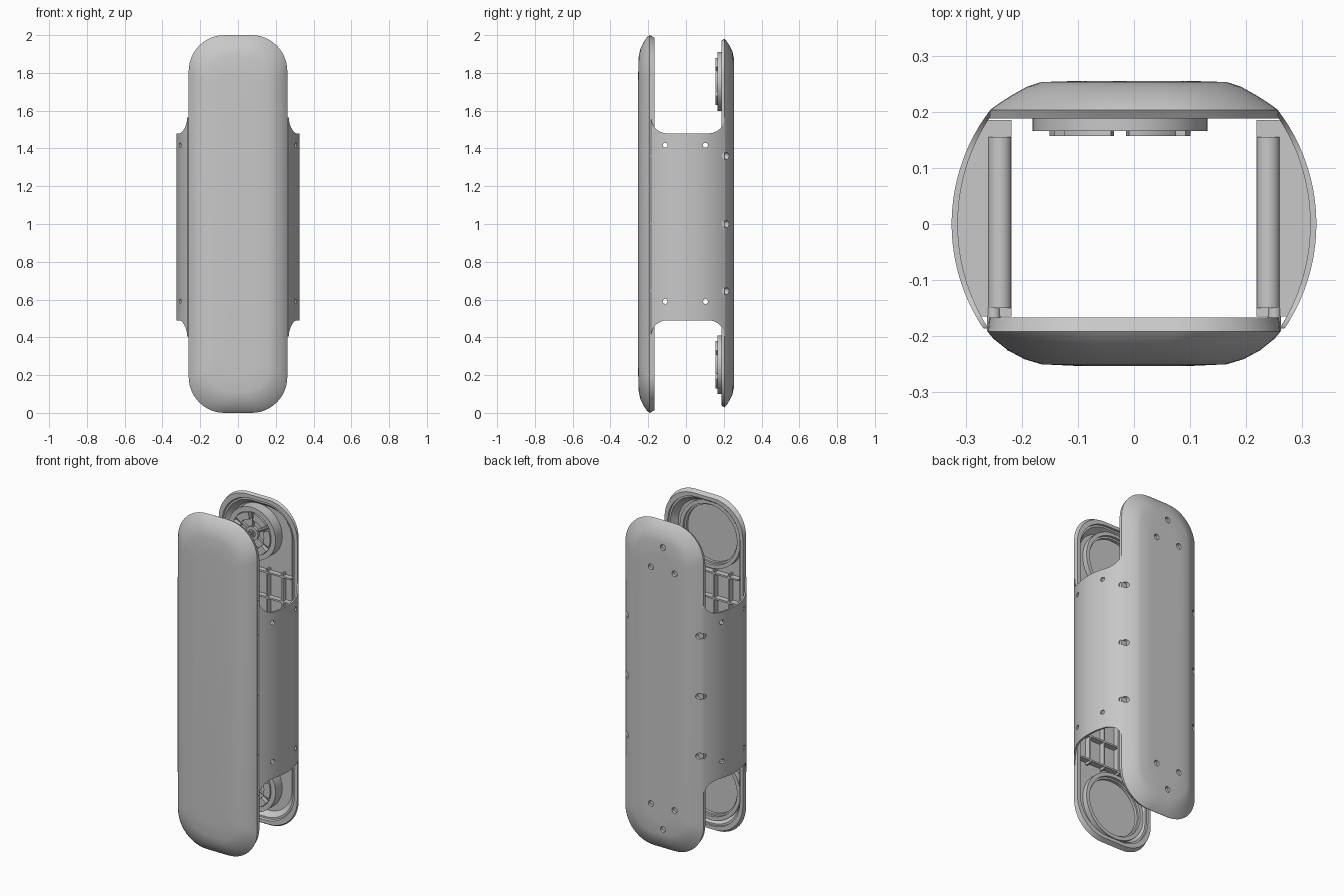
import bpy, bmesh
from math import sin, cos, pi, sqrt, radians
from mathutils import Matrix, Vector

cube = bpy.data.objects.get("Cube")
if cube:
    bpy.data.objects.remove(cube)

grey = bpy.data.materials.new("plain_grey")
grey.use_nodes = True
grey.diffuse_color = (0.58, 0.58, 0.58, 1)
grey.node_tree.nodes["Principled BSDF"].inputs["Base Color"].default_value = grey.diffuse_color

parts = []
MID = 0.985      # middle height of the side shells
DISC_X = -0.025  # sideways offset of the round fittings
DISC_Z = (1.755, 0.255)


def finish(bm, name):
    bmesh.ops.recalc_face_normals(bm, faces=bm.faces)
    mesh = bpy.data.meshes.new(name)
    bm.to_mesh(mesh)
    bm.free()
    obj = bpy.data.objects.new(name, mesh)
    bpy.context.collection.objects.link(obj)
    mesh.materials.append(grey)
    parts.append(obj)
    return obj


def add_cylinder(bm, start, end, radius, segments=24):
    a, b = Vector(start), Vector(end)
    turn = (b - a).to_track_quat('Z', 'Y').to_matrix().to_4x4()
    bmesh.ops.create_cone(bm, cap_ends=True, segments=segments, radius1=radius, radius2=radius,
                          depth=(b - a).length, matrix=Matrix.Translation((a + b) / 2) @ turn)


def add_box(bm, low, high):
    a, b = Vector(low), Vector(high)
    bmesh.ops.create_cube(bm, size=1, matrix=Matrix.Translation((a + b) / 2)
                          @ Matrix.Diagonal((*(b - a), 1)))


def add_arc(bm, cx, cz, inner, outer, y0, y1, start=0, sweep=2 * pi, steps=48):
    """Block with a rectangular section swept round the y axis."""
    closed = sweep > 6.28
    rings = []
    for i in range(steps if closed else steps + 1):
        a = start + sweep * i / steps
        rings.append([bm.verts.new((cx + r * cos(a), y, cz + r * sin(a)))
                      for r, y in ((inner, y0), (outer, y0), (outer, y1), (inner, y1))])
    pairs = list(zip(rings, rings[1:])) + ([(rings[-1], rings[0])] if closed else [])
    for p, q in pairs:
        for k in range(4):
            bm.faces.new((p[k], p[k - 1], q[k - 1], q[k]))
    if not closed:
        bm.faces.new(rings[0])
        bm.faces.new(rings[-1])


def plate(name, zc, loops):
    """Hollow cover lofted through rounded rectangles (y, half width, half height)."""
    bm = bmesh.new()
    rings = []
    for y, w, h in loops:
        r = min(0.19, w * 0.8)
        ring = []
        for sx, sz, quarter in ((1, 1, 0), (-1, 1, 1), (-1, -1, 2), (1, -1, 3)):
            for i in range(13):
                a = (quarter + i / 12) * pi / 2
                ring.append(bm.verts.new((sx * (w - r) + r * cos(a), y, zc + sz * (h - r) + r * sin(a))))
        rings.append(ring)
    for p, q in zip(rings, rings[1:]):
        for i in range(len(p)):
            bm.faces.new((p[i - 1], p[i], q[i], q[i - 1]))
    bm.faces.new(rings[0])
    bm.faces.new(rings[-1])
    return finish(bm, name)


def cut(obj, bm):
    cutter = finish(bm, "hole_cutter")
    cutter.hide_render = True
    mod = obj.modifiers.new("holes", 'BOOLEAN')
    mod.operation, mod.solver, mod.object = 'DIFFERENCE', 'EXACT', cutter
    bpy.context.view_layer.objects.active = obj
    bpy.ops.object.modifier_apply(modifier=mod.name)
    parts.remove(cutter)
    bpy.data.objects.remove(cutter)


# Front and back covers, from the outer face round the rim to the inner floor
plate("front_cover", 1.0, [
    (-0.253, 0.10, 0.80), (-0.25, 0.165, 0.89), (-0.241, 0.195, 0.93), (-0.225, 0.225, 0.962),
    (-0.205, 0.25, 0.99), (-0.192, 0.261, 1.0), (-0.167, 0.258, 0.986), (-0.167, 0.238, 0.966),
    (-0.18, 0.238, 0.966), (-0.18, 0.228, 0.956), (-0.222, 0.205, 0.93)])
back_cover = plate("back_cover", 1.005, [
    (0.255, 0.10, 0.79), (0.253, 0.165, 0.875), (0.245, 0.19, 0.91), (0.23, 0.217, 0.94),
    (0.214, 0.242, 0.965), (0.203, 0.257, 0.976), (0.188, 0.259, 0.966), (0.188, 0.238, 0.945),
    (0.198, 0.234, 0.94), (0.198, 0.225, 0.93), (0.23, 0.195, 0.905)])

# Screw holes in the back cover: three per fitting, three along each edge
EDGE_Z = (1.36, 1.0, 0.645)
bm = bmesh.new()
for cz, way in zip(DISC_Z, (1, -1)):
    for k in range(3):
        a = way * (pi / 2 + k * 2 * pi / 3)
        x, z = DISC_X + 0.09 * cos(a), cz + 0.09 * sin(a)
        add_cylinder(bm, (x, 0.238, z), (x, 0.3, z), 0.017)
for x in (-0.24, 0.24):
    for z in EDGE_Z:
        add_cylinder(bm, (x, 0.203, z), (x, 0.3, z), 0.018)
cut(back_cover, bm)


def barrel(y, inset=0):
    return (0.325 - inset) * sqrt(1 - (y / 0.33) ** 2)


for side, word in ((1, "left"), (-1, "right")):
    # Curved side shell with filleted ends
    bm = bmesh.new()
    outer, inner = [], []
    for i in range(41):
        reach = sin(-pi / 2 + pi * i / 40) * 0.196
        y = 0.01 + reach
        t = min(1, max(0, (abs(reach) - 0.11) / 0.085))
        half = 0.495 + 0.085 * (1 - sqrt(1 - t * t))
        for store, inset in ((outer, 0), (inner, 0.011)):
            x = side * barrel(y, inset)
            store.append([bm.verts.new((x, y, MID + s * half)) for s in (-1, 1)])
    for i in range(40):
        a, b, c, d = outer[i], outer[i + 1], inner[i], inner[i + 1]
        bm.faces.new((a[0], b[0], b[1], a[1]))
        bm.faces.new((c[0], d[0], d[1], c[1]))
        for k in (0, 1):
            bm.faces.new((a[k], b[k], d[k], c[k]))
    for i in (0, -1):
        bm.faces.new((outer[i][0], outer[i][1], inner[i][1], inner[i][0]))
    shell = finish(bm, word + "_side_shell")

    # Small side screw holes and edge screw notches
    bm = bmesh.new()
    for z in (MID + 0.432, MID - 0.395):
        for y in (-0.11, 0.103):
            add_cylinder(bm, (side * 0.26, y, z), (side * 0.4, y, z), 0.013)
    for z in EDGE_Z:
        add_cylinder(bm, (side * 0.245, 0.195, z), (side * 0.3, 0.24, z), 0.018)
    cut(shell, bm)

    # Screw posts running front to back
    bm = bmesh.new()
    for z in EDGE_Z:
        add_cylinder(bm, (side * 0.239, -0.15, z), (side * 0.239, 0.155, z), 0.021)
        add_cylinder(bm, (side * 0.25, -0.19, z), (side * 0.25, -0.15, z), 0.012)
    finish(bm, word + "_screw_posts")

    # Level stiffening webs inside the shell
    bm = bmesh.new()
    for z in EDGE_Z:
        ys = [-0.165 + 0.35 * i / 16 for i in range(17)]
        edge = [(side * barrel(y, 0.008), y, z - 0.006) for y in ys]
        edge += [(side * 0.218, 0.185, z - 0.006), (side * 0.218, -0.165, z - 0.006)]
        face = bm.faces.new([bm.verts.new(p) for p in edge])
        grown = bmesh.ops.extrude_face_region(bm, geom=[face])["geom"]
        bmesh.ops.translate(bm, vec=(0, 0, 0.012),
                            verts=[v for v in grown if isinstance(v, bmesh.types.BMVert)])
    finish(bm, word + "_webs")

# Rib grids on the inner floors
for name, y0, y1 in (("front_ribs", -0.226, -0.188), ("back_ribs", 0.2, 0.234)):
    bm = bmesh.new()
    for x in (-0.15, -0.05, 0.05, 0.15):
        add_box(bm, (x - 0.005, y0, 0.46), (x + 0.005, y1, 1.55))
    for i in range(8):
        z = 0.48 + i * 0.15
        add_box(bm, (-0.21, y0, z - 0.005), (0.21, y1, z + 0.005))
    finish(bm, name)

for cz, word in zip(DISC_Z, ("upper", "lower")):
    # Round dish rim in the front cover
    bm = bmesh.new()
    add_arc(bm, DISC_X, cz, 0.178, 0.2, -0.226, -0.19)
    add_arc(bm, DISC_X, cz, 0.168, 0.18, -0.226, -0.205)
    finish(bm, word + "_dish_rim")

    # Round fitting on the back cover with raised segments, spokes and hub
    bm = bmesh.new()
    add_cylinder(bm, (DISC_X, 0.183, cz), (DISC_X, 0.236, cz), 0.152, 48)
    add_arc(bm, DISC_X, cz, 0.128, 0.156, 0.166, 0.234)
    for k in range(6):
        a = pi / 2 + k * pi / 3
        add_arc(bm, DISC_X, cz, 0.085, 0.126, 0.157, 0.19, a + 0.13, pi / 3 - 0.26, 8)
        add_cylinder(bm, (DISC_X, 0.18, cz),
                     (DISC_X + 0.13 * cos(a), 0.18, cz + 0.13 * sin(a)), 0.008, 8)
    add_arc(bm, DISC_X, cz, 0.022, 0.04, 0.166, 0.19, steps=32)
    finish(bm, word + "_round_fitting")

# Smooth shading that keeps the sharp edges
bpy.ops.object.select_all(action='DESELECT')
for obj in parts:
    obj.select_set(True)
bpy.context.view_layer.objects.active = parts[0]
bpy.ops.object.shade_smooth_by_angle(angle=radians(32))
